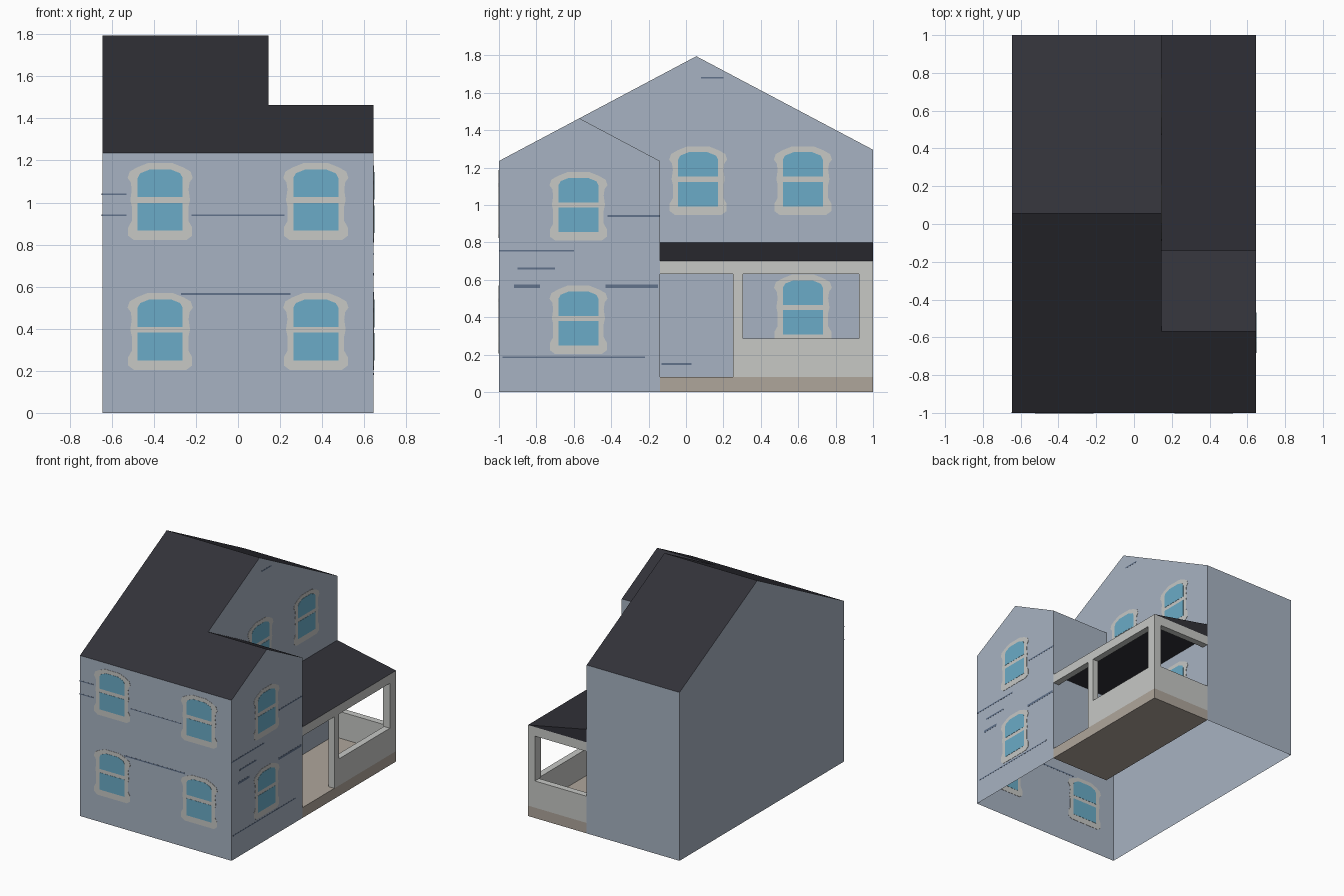
import bpy, bmesh

if "Cube" in bpy.data.objects:
    bpy.data.objects.remove(bpy.data.objects["Cube"])

# main dimensions
XL, XM, XR = -0.645, 0.145, 0.645        # left wall, main right wall, wing right wall
YF, YW, YB = -1.0, -0.14, 1.0            # front, back of wing, back
EAVE, BACK_EAVE = 1.235, 1.295
YRIDGE, ZRIDGE, YWR = 0.055, 1.795, -0.57


def slope(y):
    return EAVE + (y - YF) * (ZRIDGE - EAVE) / (YRIDGE - YF)


ZWR = slope(YWR)                         # wing ridge height


def mat(name, r, g, b):
    m = bpy.data.materials.new(name)
    m.diffuse_color = (r, g, b, 1)
    m.use_nodes = True
    m.node_tree.nodes["Principled BSDF"].inputs["Base Color"].default_value = m.diffuse_color
    return m


WALL = mat("blue_grey_siding", 0.39, 0.45, 0.54)
ROOF = mat("dark_roof", 0.031, 0.031, 0.040)
TRIM = mat("light_trim", 0.57, 0.58, 0.56)
GLASS = mat("sky_blue_glass", 0.145, 0.41, 0.57)
TAN = mat("tan_floor", 0.43, 0.38, 0.33)
STREAK = mat("slate_streak", 0.12, 0.17, 0.26)


def finish(name, bm, material, solid=True):
    if solid:
        bmesh.ops.recalc_face_normals(bm, faces=bm.faces)
    me = bpy.data.meshes.new(name)
    bm.to_mesh(me)
    bm.free()
    me.materials.append(material)
    ob = bpy.data.objects.new(name, me)
    bpy.context.collection.objects.link(ob)
    return ob


def panels(name, polys, material):
    bm = bmesh.new()
    for p in polys:
        bm.faces.new([bm.verts.new(c) for c in p])
    return finish(name, bm, material, False)


def boxes(name, items, material):
    bm = bmesh.new()
    for x0, x1, y0, y1, z0, z1 in items:
        vs = bmesh.ops.create_cube(bm, size=1)["verts"]
        for v in vs:
            v.co = (x1 if v.co.x > 0 else x0, y1 if v.co.y > 0 else y0,
                    z1 if v.co.z > 0 else z0)
    return finish(name, bm, material)


def prism(bm, ring_a, ring_b):
    a = [bm.verts.new(c) for c in ring_a]
    b = [bm.verts.new(c) for c in ring_b]
    bm.faces.new(a)
    bm.faces.new(b[::-1])
    for i in range(len(a)):
        j = (i + 1) % len(a)
        bm.faces.new((a[i], a[j], b[j], b[i]))


# walls: an open-bottomed shell
def front(u, v, d=0):
    return (u, YF - d, v)


def wing_side(u, v, d=0):
    return (XR + d, u, v)


def main_side(u, v, d=0):
    return (XM + d, u, v)


panels("house_walls", [
    [(XL, YF, 0), (XR, YF, 0), (XR, YF, EAVE), (XL, YF, EAVE)],
    [wing_side(*p) for p in ((YF, 0), (YW, 0), (YW, EAVE), (YWR, ZWR), (YF, EAVE))],
    [(XR, YW, 0), (XM, YW, 0), (XM, YW, EAVE), (XR, YW, EAVE)],
    [main_side(*p) for p in ((YW, 0), (YB, 0), (YB, BACK_EAVE), (YRIDGE, ZRIDGE),
                             (YWR, ZWR), (YW, EAVE))],
    [(XM, YB, 0), (XL, YB, 0), (XL, YB, BACK_EAVE), (XM, YB, BACK_EAVE)],
    [(XL, y, z) for y, z in ((YB, 0), (YF, 0), (YF, EAVE), (YRIDGE, ZRIDGE),
                             (YB, BACK_EAVE))],
], WALL)

# roof: L-shaped front slope, main back slope, wing back slope
panels("house_roof", [
    [(XL, YF, EAVE), (XR, YF, EAVE), (XR, YWR, ZWR), (XM, YWR, ZWR),
     (XM, YRIDGE, ZRIDGE), (XL, YRIDGE, ZRIDGE)],
    [(XL, YRIDGE, ZRIDGE), (XM, YRIDGE, ZRIDGE), (XM, YB, BACK_EAVE), (XL, YB, BACK_EAVE)],
    [(XM, YWR, ZWR), (XR, YWR, ZWR), (XR, YW, EAVE), (XM, YW, EAVE)],
], ROOF)

# porch
boxes("porch_floor", [(XM, XR, YW, YB, 0, 0.08)], TAN)
T = 0.05
boxes("porch_frame", [
    (XR - T, XR, 0.25, YB, 0.08, 0.285),         # side low wall
    (XR - T, XR, YW, YB, 0.63, 0.70),            # side beam
    (XR - T, XR, 0.25, 0.305, 0.285, 0.63),      # entrance post
    (XR - 0.06, XR, 0.925, YB, 0.285, 0.63),     # corner post
    (XM, XR - T, YB - T, YB, 0.08, 0.285),       # back low wall
    (XM, XR - T, YB - T, YB, 0.63, 0.70),        # back beam
], TRIM)
bm = bmesh.new()
tri = [(XM, 0.70), (XR, 0.70), (XM, 0.80)]
prism(bm, [(x, YW, z) for x, z in tri], [(x, YB, z) for x, z in tri])
finish("porch_roof", bm, ROOF)

# windows: thin plates through the wall, seen from both sides
HALF_TRIM = [(0.125, -0.19), (0.152, -0.17), (0.152, -0.13), (0.135, -0.10),
             (0.135, -0.03), (0.142, 0), (0.135, 0.05), (0.14, 0.085),
             (0.155, 0.105), (0.145, 0.135), (0.11, 0.155), (0.06, 0.175)]
HALF_TOP = [(0.107, 0.014), (0.107, 0.105), (0.095, 0.127), (0.05, 0.145)]
HALF_LOW = [(0.107, -0.145), (0.107, -0.014)]


def plate(bm, place, u, v, half, depth):
    ring = half + [(-a, b) for a, b in reversed(half)]
    prism(bm, [place(u + a, v + b, depth) for a, b in ring],
          [place(u + a, v + b, -depth) for a, b in ring])


WINDOWS = [(front, x, z) for x in (-0.37, 0.37) for z in (0.395, 1.012)]
WINDOWS += [(wing_side, -0.575, z) for z in (0.393, 1.0)]
WINDOWS += [(main_side, 0.065, 1.137), (main_side, 0.625, 1.137), (main_side, 0.625, 0.452)]
trim, glass = bmesh.new(), bmesh.new()
for place, u, v in WINDOWS:
    plate(trim, place, u, v, HALF_TRIM, 0.002)
    for half in (HALF_TOP, HALF_LOW):
        plate(glass, place, u, v, half, 0.0035)
finish("window_trim", trim, TRIM)
finish("window_glass", glass, GLASS)

# weathered streaks in the siding: centre, height, half length, half thickness
STREAKS = [
    (front, -0.01, 0.565, 0.26, 0.005), (front, 0.0, 0.94, 0.22, 0.003),
    (front, -0.59, 0.94, 0.06, 0.004), (front, -0.59, 1.04, 0.06, 0.004),
    (wing_side, -0.85, 0.565, 0.07, 0.009), (wing_side, -0.29, 0.565, 0.14, 0.009),
    (wing_side, -0.28, 0.94, 0.14, 0.005), (wing_side, -0.8, 0.755, 0.2, 0.005),
    (wing_side, -0.6, 0.185, 0.38, 0.004), (wing_side, -0.8, 0.66, 0.1, 0.006),
    (main_side, -0.05, 0.15, 0.08, 0.005), (main_side, 0.14, 1.68, 0.06, 0.005),
]
bm = bmesh.new()
for place, u, v, length, h in STREAKS:
    plate(bm, place, u, v, [(length, -h), (length, h)], 0.001)
finish("siding_streaks", bm, STREAK)
